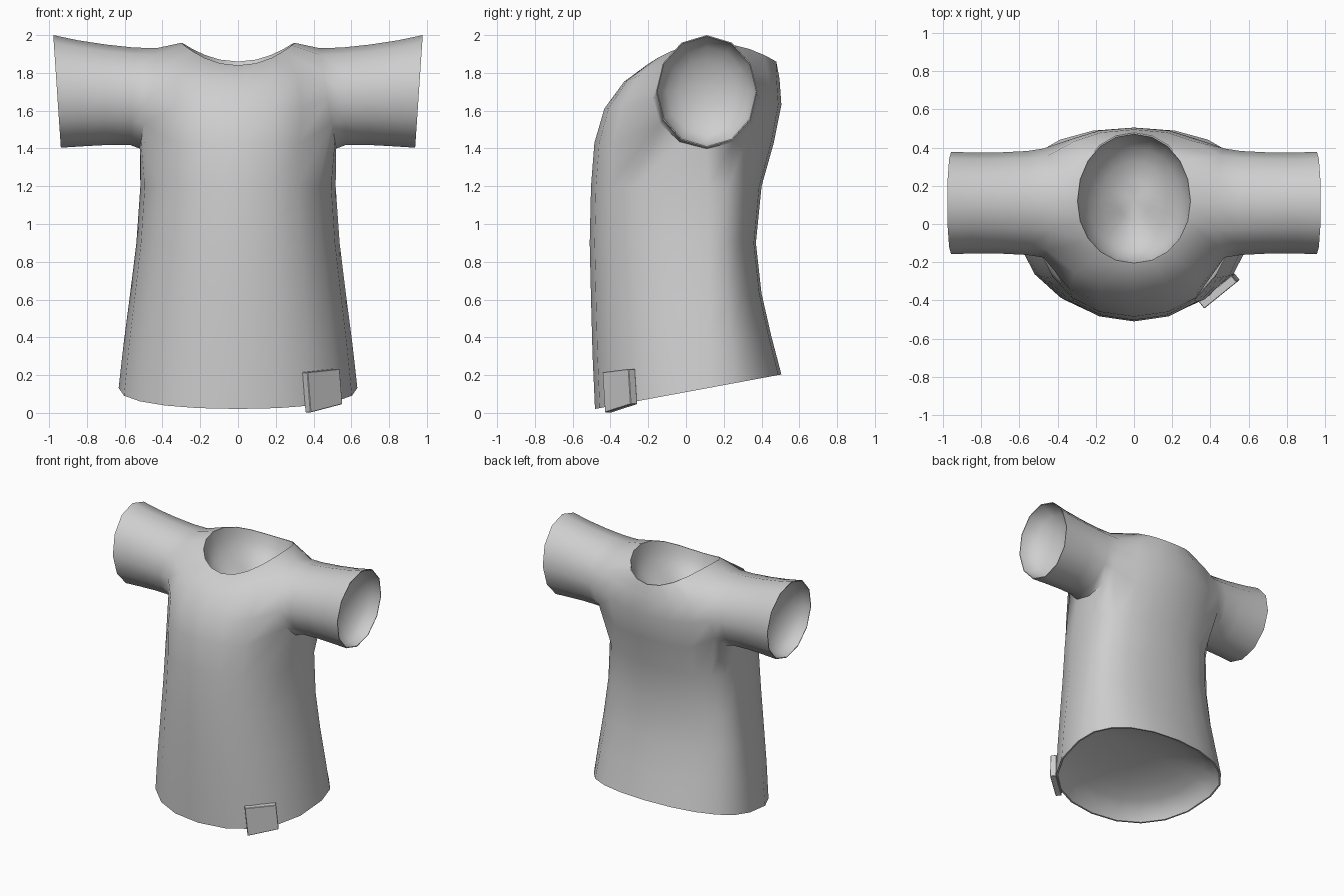
import bpy, bmesh, math
from mathutils import Matrix, Vector

if "Cube" in bpy.data.objects:
    bpy.data.objects.remove(bpy.data.objects["Cube"])

N = 20          # columns around the body
ARM_Y = 0.11    # sleeve centre line


def power(v, p):
    return math.copysign(abs(v) ** p, v)


def hollow(bm, loop, inward, depth):
    """Close an opening with a thin lip and a rounded hollow."""
    n = len(loop)
    mid = sum((v.co for v in loop), Vector()) / n
    inward = Vector(inward)
    lip = 0.98
    steps = [(lip, 0.0)]
    for deg in (18, 36, 54, 72):
        a = math.radians(deg)
        steps.append((lip * math.cos(a), depth * math.sin(a)))
    last = loop
    for scale, sink in steps:
        ring = [bm.verts.new(mid + (v.co - mid) * scale + inward * sink) for v in loop]
        for k in range(n):
            m = (k + 1) % n
            bm.faces.new((last[k], last[m], ring[m], ring[k]))
        last = ring
    tip = bm.verts.new(mid + inward * depth)
    for k in range(n):
        bm.faces.new((last[k], last[(k + 1) % n], tip))


fabric = bpy.data.materials.new("grey fabric")
fabric.diffuse_color = (0.62, 0.62, 0.62, 1)
fabric.use_nodes = True
fabric.node_tree.nodes["Principled BSDF"].inputs["Base Color"].default_value = fabric.diffuse_color

# Body rings: base z, tilt with y, rise at the sides, half width, front y, back y
rings = [
    (0.110, 0.185, 0.00, 0.632, -0.482, 0.505),
    (0.36, 0.10, 0.00, 0.605, -0.495, 0.452),
    (0.62, 0.03, 0.00, 0.572, -0.503, 0.400),
    (0.90, 0.00, 0.00, 0.538, -0.510, 0.370),
    (1.20, 0.00, 0.00, 0.517, -0.503, 0.400),
    (1.43, 0.00, 0.00, 0.530, -0.485, 0.465),
    (1.62, 0.02, 0.02, 0.550, -0.432, 0.505),
    (1.76, 0.02, 0.08, 0.510, -0.328, 0.495),
    (1.845, 0.03, 0.110, 0.302, -0.212, 0.478),
]

bm = bmesh.new()
grid = []
for z, tilt, rise, w, front, back in rings:
    neck = w < 0.4
    row = []
    for i in range(N):
        a = 2 * math.pi * i / N
        s, c = math.sin(a), -math.cos(a)
        depth = 0.12 - front if c < 0 else back - 0.12
        y = 0.12 + depth * power(c, 0.96 if neck else 0.85)
        x = w * power(s, 0.97 if neck else 0.92)
        row.append(bm.verts.new((x, y, z + tilt * y + rise * s * s)))
    grid.append(row)

# Body panels, leaving a hole for each sleeve
for r in range(len(rings) - 1):
    for i in range(N):
        if r in (5, 6) and (3 <= i <= 6 or 13 <= i <= 16):
            continue
        j = (i + 1) % N
        bm.faces.new((grid[r][i], grid[r][j], grid[r + 1][j], grid[r + 1][i]))

# Sleeve rings: x, x lean, centre z, radius y, radius z
sleeve = [
    (0.475, -0.045, 1.665, 0.285, 0.266),
    (0.56, -0.01, 1.676, 0.272, 0.258),
    (0.70, 0.00, 1.684, 0.265, 0.266),
    (0.84, 0.01, 1.692, 0.264, 0.281),
    (0.958, 0.020, 1.702, 0.268, 0.298),
]
hole = [(6, 7), (7, 7), (7, 6), (7, 5), (7, 4), (7, 3),
        (6, 3), (5, 3), (5, 4), (5, 5), (5, 6), (5, 7)]
for side in (1, -1):
    last = None
    for n, (x, lean, z, ry, rz) in enumerate(sleeve):
        loop = []
        for k in range(12):
            a = math.pi * k / 6
            co = (side * (x + lean * math.sin(a)), ARM_Y + ry * math.cos(a), z + rz * math.sin(a))
            if n == 0:      # armhole edge reuses the body vertices
                v = grid[hole[k][0]][side * hole[k][1] % N]
                v.co = co
            else:
                v = bm.verts.new(co)
            loop.append(v)
        if last:
            for k in range(12):
                m = (k + 1) % 12
                bm.faces.new((last[k], last[m], loop[m], loop[k]))
        last = loop
    hollow(bm, last, (-side, 0, 0), 0.17)

# Hem and neck openings
hollow(bm, grid[0], (0, 0, 1), 0.18)
hollow(bm, grid[-1], (0, 0, -1), 0.26)

bmesh.ops.delete(bm, geom=[v for v in bm.verts if not v.link_faces], context='VERTS')
bmesh.ops.recalc_face_normals(bm, faces=bm.faces)
mesh = bpy.data.meshes.new("shirt")
bm.to_mesh(mesh)
bm.free()
shirt = bpy.data.objects.new("shirt", mesh)
bpy.context.collection.objects.link(shirt)
mesh.materials.append(fabric)

# Folded tag wrapped around the hem, slightly askew
bm = bmesh.new()
bmesh.ops.create_cube(bm, size=1)
bmesh.ops.scale(bm, vec=(0.222, 0.045, 0.200), verts=bm.verts)
for v in bm.verts:
    v.co.z += 0.20 * v.co.x * (1 if v.co.z < 0 else 0.4)
    v.co.x -= 0.10 * v.co.z
bmesh.ops.rotate(bm, matrix=Matrix.Rotation(math.radians(39), 3, 'Z'), verts=bm.verts)
low = min(v.co.z for v in bm.verts)
bmesh.ops.translate(bm, vec=(0.447, -0.350, 0.002 - low), verts=bm.verts)
bmesh.ops.bevel(bm, geom=bm.edges[:], offset=0.003, segments=1, affect='EDGES')
tag_mesh = bpy.data.meshes.new("hem_tag")
bm.to_mesh(tag_mesh)
bm.free()
tag_mesh.materials.append(fabric)
tag = bpy.data.objects.new("hem_tag", tag_mesh)
bpy.context.collection.objects.link(tag)

# Smooth cloth with crisp rims
for ob in (shirt, tag):
    bpy.ops.object.select_all(action='DESELECT')
    ob.select_set(True)
    bpy.context.view_layer.objects.active = ob
    bpy.ops.object.shade_smooth_by_angle(angle=math.radians(45 if ob is shirt else 30))
